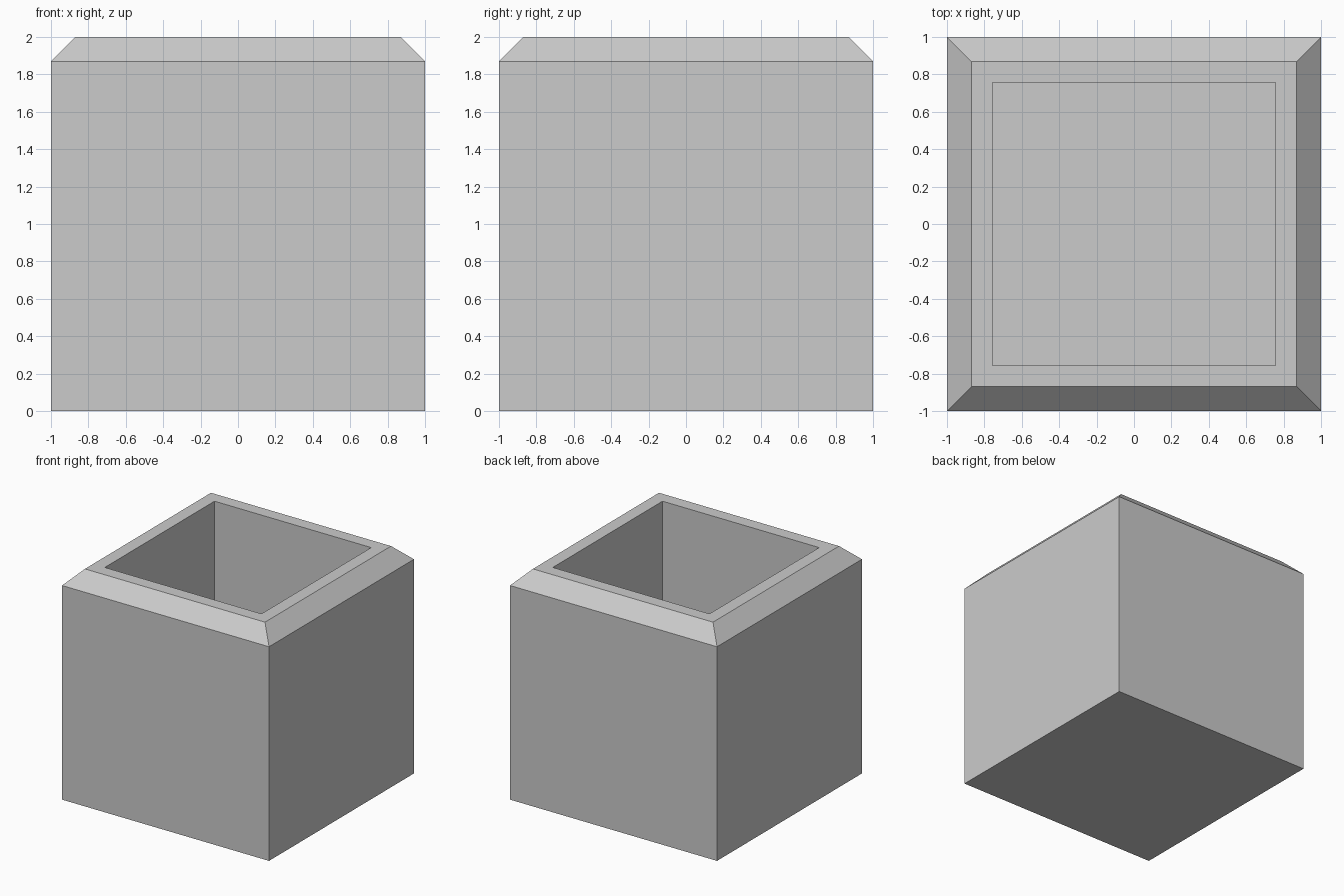
import bpy
import bmesh

cube = bpy.data.objects.get("Cube")
if cube:
    bpy.data.objects.remove(cube, do_unlink=True)

# Plain grey material
GREY = (0.6, 0.6, 0.6, 1.0)
grey = bpy.data.materials.new("plain_grey")
grey.use_nodes = True
grey.diffuse_color = GREY
grey.node_tree.nodes["Principled BSDF"].inputs["Base Color"].default_value = GREY

# Square rings (half width, height) from the base, over the chamfered rim, to the cavity floor
RINGS = [(1, 0), (1, 1.87), (0.87, 2), (0.757, 2), (0.757, 0.24)]
CORNERS = [(-1, -1), (1, -1), (1, 1), (-1, 1)]


def square_vessel(name, rings, material):
    bm = bmesh.new()
    loops = [[bm.verts.new((x * half, y * half, z)) for x, y in CORNERS]
             for half, z in rings]
    for low, high in zip(loops, loops[1:]):
        for i in range(len(CORNERS)):
            j = (i + 1) % len(CORNERS)
            bm.faces.new((low[i], low[j], high[j], high[i]))
    # Underside and cavity floor
    bm.faces.new(reversed(loops[0]))
    bm.faces.new(loops[-1])
    bmesh.ops.recalc_face_normals(bm, faces=bm.faces)
    mesh = bpy.data.meshes.new(name)
    bm.to_mesh(mesh)
    bm.free()
    mesh.materials.append(material)
    obj = bpy.data.objects.new(name, mesh)
    bpy.context.collection.objects.link(obj)
    return obj


# Hollow square planter with a chamfered rim
square_vessel("planter_box", RINGS, grey)
